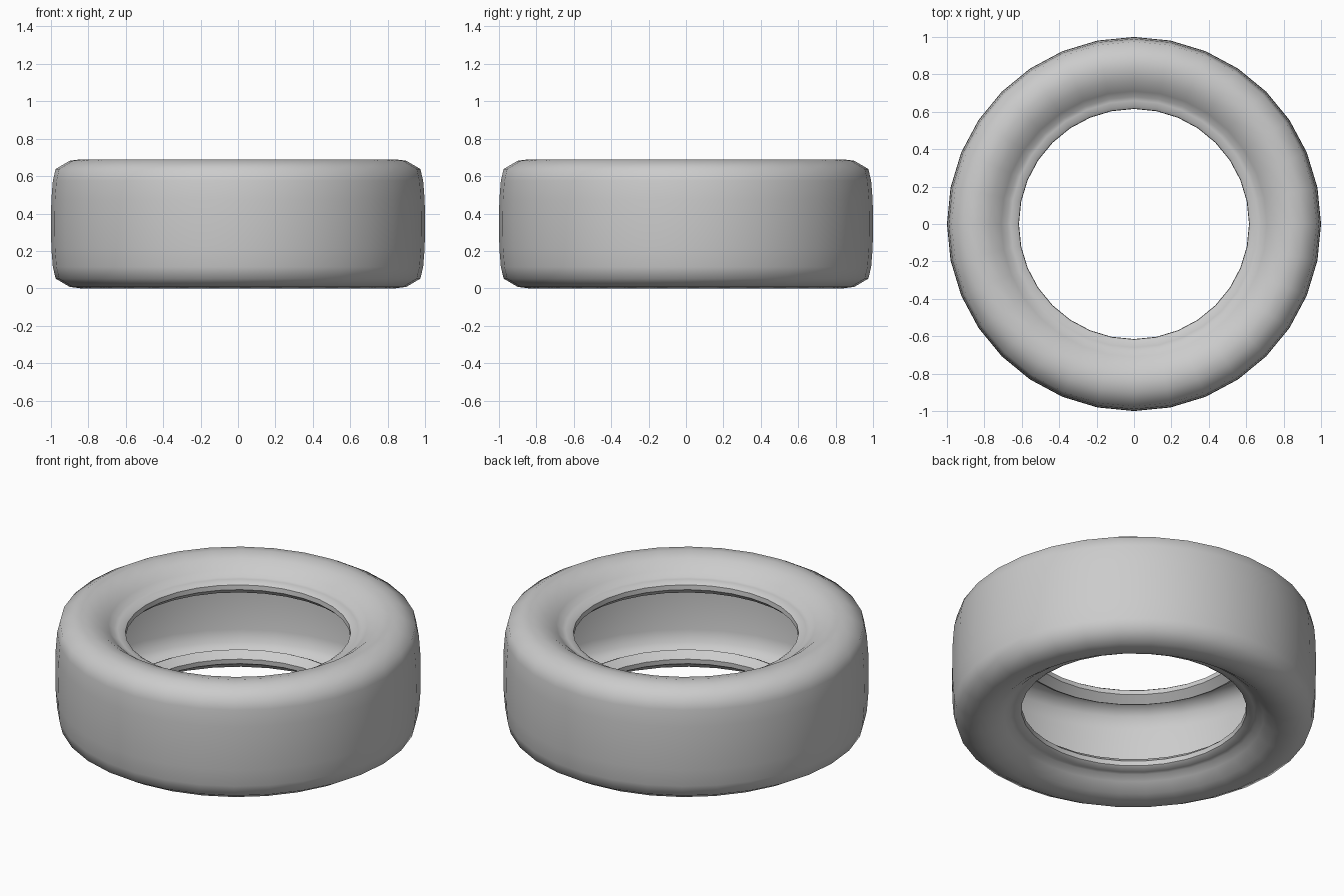
import bpy, bmesh, math

if "Cube" in bpy.data.objects:
    bpy.data.objects.remove(bpy.data.objects["Cube"])

SEG = 32
MID = 0.345

# half section: (radius, height above the middle), outer tread -> bead -> inner liner
half = [(1.0, 0.0), (0.998, 0.13), (0.99, 0.23), (0.975, 0.293), (0.90, 0.337),
        (0.84, 0.345), (0.77, 0.328), (0.71, 0.285), (0.68, 0.257), (0.66, 0.254),
        (0.635, 0.25), (0.617, 0.238), (0.615, 0.21), (0.66, 0.172), (0.685, 0.185),
        (0.71, 0.23), (0.77, 0.29), (0.84, 0.31), (0.90, 0.30), (0.945, 0.26),
        (0.96, 0.19), (0.965, 0.0)]
# closed section, mirrored about the middle
section = half + [(r, -h) for r, h in reversed(half[1:-1])]

# tyre: section revolved round z
bm = bmesh.new()
rings = []
for i in range(SEG):
    a = 2 * math.pi * i / SEG
    rings.append([bm.verts.new((r * math.cos(a), r * math.sin(a), MID + h)) for r, h in section])
n = len(section)
for i in range(SEG):
    p, q = rings[i], rings[(i + 1) % SEG]
    for j in range(n):
        k = (j + 1) % n
        bm.faces.new((p[j], q[j], q[k], p[k]))
bmesh.ops.recalc_face_normals(bm, faces=bm.faces)
mesh = bpy.data.meshes.new("tyre")
bm.to_mesh(mesh)
bm.free()
tyre = bpy.data.objects.new("tyre", mesh)
bpy.context.collection.objects.link(tyre)
bpy.context.view_layer.objects.active = tyre
tyre.select_set(True)
bpy.ops.object.shade_smooth_by_angle(angle=math.radians(50))
